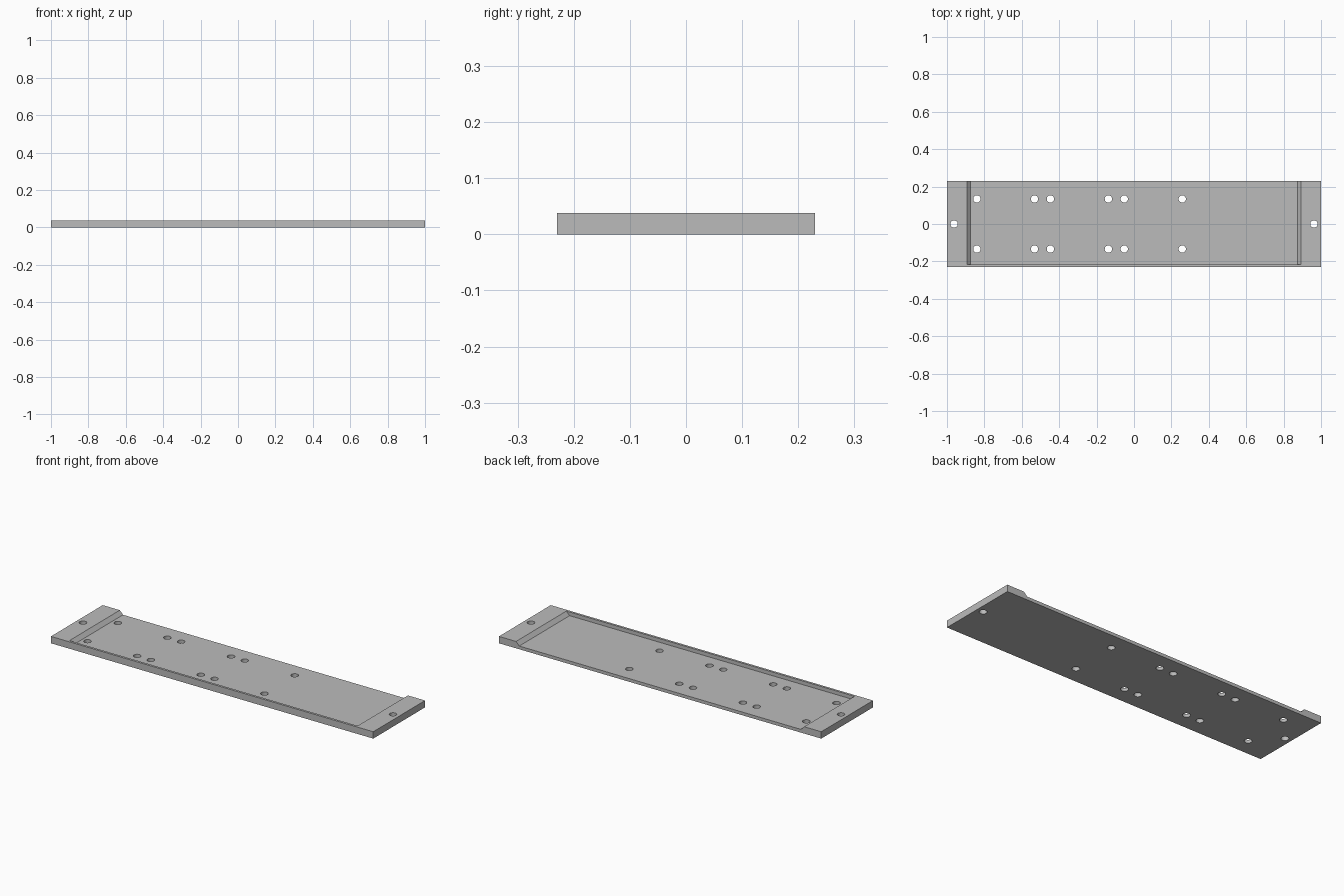
import bpy
import bmesh
import math
from mathutils import Matrix

cube = bpy.data.objects.get("Cube")
if cube:
    bpy.data.objects.remove(cube, do_unlink=True)

LENGTH, WIDTH, HEIGHT = 2.0, 0.459, 0.0385
FLOOR = 0.018          # floor thickness under the recess
WALL = 0.013           # front lip thickness
HOLE_RADIUS = 0.0195

grey = bpy.data.materials.new("plain_grey")
grey.use_nodes = True
grey.diffuse_color = (0.5, 0.5, 0.5, 1)
grey.node_tree.nodes["Principled BSDF"].inputs["Base Color"].default_value = (0.5, 0.5, 0.5, 1)


def make_object(name, bm):
    bmesh.ops.recalc_face_normals(bm, faces=bm.faces)
    mesh = bpy.data.meshes.new(name)
    bm.to_mesh(mesh)
    bm.free()
    mesh.materials.append(grey)
    obj = bpy.data.objects.new(name, mesh)
    bpy.context.collection.objects.link(obj)
    return obj


def prism(name, profile, y0, y1):
    """Extrude an x-z profile from y0 to y1."""
    bm = bmesh.new()
    face = bm.faces.new([bm.verts.new((x, y0, z)) for x, z in profile])
    moved = bmesh.ops.extrude_face_region(bm, geom=[face])["geom"]
    bmesh.ops.translate(bm, vec=(0, y1 - y0, 0),
                        verts=[v for v in moved if isinstance(v, bmesh.types.BMVert)])
    return make_object(name, bm)


def cut(target, cutter):
    """Subtract the cutter, then discard it."""
    cutter.hide_render = True
    mod = target.modifiers.new("cut", "BOOLEAN")
    mod.operation = "DIFFERENCE"
    mod.solver = "EXACT"
    mod.object = cutter
    bpy.ops.object.select_all(action="DESELECT")
    bpy.context.view_layer.objects.active = target
    target.select_set(True)
    bpy.ops.object.modifier_apply(modifier=mod.name)
    bpy.data.objects.remove(cutter, do_unlink=True)


# Solid plate
hx, hy = LENGTH / 2, WIDTH / 2
plate = prism("mounting_plate", [(-hx, 0), (hx, 0), (hx, HEIGHT), (-hx, HEIGHT)], -hy, hy)

# Recess with sloped ends, a front lip and an open back
recess = prism("recess_cutter",
               [(-0.874, FLOOR), (0.874, FLOOR), (0.894, HEIGHT),
                (0.894, 0.1), (-0.894, 0.1), (-0.894, HEIGHT)],
               -hy + WALL, hy + 0.1)
cut(plate, recess)

# Two rows of through holes, plus one hole in each raised end
holes = [(x, y) for x in (-0.84, -0.532, -0.447, -0.137, -0.052, 0.258)
         for y in (-0.134, 0.134)]
holes += [(-0.962, 0), (0.962, 0)]
bm = bmesh.new()
for x, y in holes:
    bmesh.ops.create_cone(bm, cap_ends=True, segments=32, radius1=HOLE_RADIUS,
                          radius2=HOLE_RADIUS, depth=0.2,
                          matrix=Matrix.Translation((x, y, 0)))
cut(plate, make_object("hole_cutter", bm))

# Smooth hole walls, crisp plate edges
bpy.ops.object.shade_smooth_by_angle(angle=math.radians(30))
